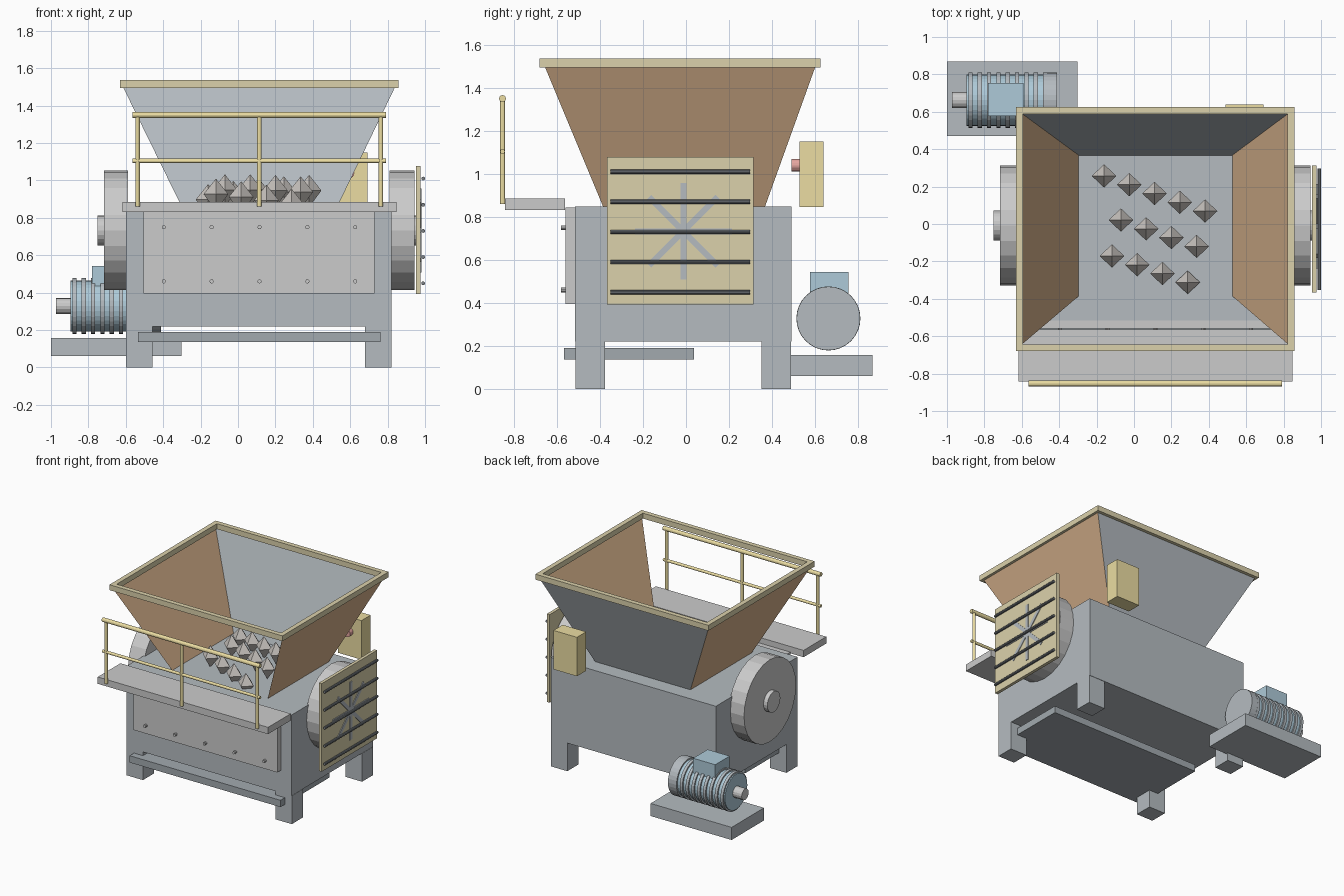
import bpy, bmesh, math
from mathutils import Matrix, Vector

if "Cube" in bpy.data.objects:
    bpy.data.objects.remove(bpy.data.objects["Cube"])


def mat(name, r, g, b):
    m = bpy.data.materials.new(name)
    m.diffuse_color = (r, g, b, 1)
    m.use_nodes = True
    m.node_tree.nodes["Principled BSDF"].inputs["Base Color"].default_value = m.diffuse_color
    return m


STEEL = mat("steel", 0.46, 0.50, 0.53)
DARK = mat("dark_steel", 0.36, 0.40, 0.43)
LIGHT = mat("light_grey", 0.63, 0.64, 0.64)
TAN = mat("tan_yellow", 0.71, 0.64, 0.41)
YELLOW = mat("yellow", 0.83, 0.72, 0.36)
ORANGE = mat("orange", 0.70, 0.46, 0.27)
BLUE = mat("blue", 0.42, 0.59, 0.69)
RED = mat("red", 0.78, 0.38, 0.35)
TOOTH = mat("tooth_grey", 0.56, 0.53, 0.50)
BLACK = mat("black_steel", 0.20, 0.22, 0.24)


def finish(name, bm, material):
    bmesh.ops.recalc_face_normals(bm, faces=bm.faces)
    me = bpy.data.meshes.new(name)
    bm.to_mesh(me)
    bm.free()
    ob = bpy.data.objects.new(name, me)
    bpy.context.collection.objects.link(ob)
    me.materials.append(material)
    return ob


def box(name, x, y, z, material):
    """Box from (min, max) ranges on each axis."""
    bm = bmesh.new()
    mid = Vector([(a + b) / 2 for a, b in (x, y, z)])
    size = [b - a for a, b in (x, y, z)]
    bmesh.ops.create_cube(bm, size=1, matrix=Matrix.Translation(mid) @ Matrix.Diagonal((*size, 1)))
    return finish(name, bm, material)


def rod(name, p, q, r, material, sides=16):
    """Cylinder from point p to point q."""
    p, q = Vector(p), Vector(q)
    d = q - p
    rot = d.to_track_quat('Z', 'Y').to_matrix().to_4x4()
    bm = bmesh.new()
    bmesh.ops.create_cone(bm, cap_ends=True, segments=sides, radius1=r, radius2=r, depth=d.length,
                          matrix=Matrix.Translation((p + q) / 2) @ rot)
    return finish(name, bm, material)


def sheet(name, pts, material):
    bm = bmesh.new()
    bm.faces.new([bm.verts.new(p) for p in pts])
    return finish(name, bm, material)


# Main housing and legs
box("housing", (-0.60, 0.82), (-0.515, 0.49), (0.22, 0.848), STEEL)
for x in (-0.60, 0.68):
    for y in (-0.513, 0.35):
        box("leg", (x, x + 0.142), (y, y + 0.137), (0, 0.22), STEEL)
box("discharge_tray", (-0.535, 0.762), (-0.567, 0.037), (0.137, 0.19), DARK)

# Front access panel with bolts
box("front_panel", (-0.505, 0.73), (-0.56, -0.51), (0.395, 0.843), LIGHT)
for i in range(5):
    for z in (0.75, 0.46):
        x = -0.397 + 0.256 * i
        rod("panel_bolt", (x, -0.55, z), (x, -0.582, z), 0.011, LIGHT, 10)

# Hopper: open at the front, three sloped walls and a full rim
lo = [(-0.295, -0.385, 0.847), (-0.295, 0.367, 0.847), (0.525, 0.367, 0.847), (0.525, -0.385, 0.847)]
hi = [(-0.615, -0.657, 1.50), (-0.615, 0.602, 1.50), (0.84, 0.602, 1.50), (0.84, -0.657, 1.50)]
for i, (name, m) in enumerate([("hopper_left_wall", ORANGE), ("hopper_back_wall", STEEL),
                               ("hopper_right_wall", ORANGE)]):
    sheet(name, [lo[i], lo[i + 1], hi[i + 1], hi[i]], m)
for y in (-0.68, 0.588):
    box("rim_long", (-0.63, 0.858), (y, y + 0.037), (1.495, 1.537), TAN)
for x in (-0.63, 0.821):
    box("rim_side", (x, x + 0.037), (-0.66, 0.605), (1.495, 1.537), TAN)

# Cutter teeth in three slanted rows
for x0, y0, n in ((-0.16, 0.257, 5), (-0.07, 0.021, 4), (-0.118, -0.171, 4)):
    for i in range(n):
        x, y = x0 + 0.135 * i, y0 - 0.047 * i
        zc = 0.95 - 0.8 * y * y
        bm = bmesh.new()
        ring = [bm.verts.new((x + 0.066 * math.cos(a), y + 0.062 * math.sin(a), zc))
                for a in (k * math.pi / 2 for k in range(4))]
        top = bm.verts.new((x, y, zc + 0.083))
        bottom = bm.verts.new((x, y, zc - 0.09))
        for k in range(4):
            bm.faces.new((ring[k], ring[(k + 1) % 4], top))
            bm.faces.new((ring[(k + 1) % 4], ring[k], bottom))
        finish("cutter_tooth", bm, TOOTH)

# Service platform and railing
box("platform", (-0.617, 0.848), (-0.842, -0.563), (0.832, 0.885), LIGHT)
for x in (-0.537, 0.114, 0.764):
    rod("rail_post", (x, -0.853, 0.86), (x, -0.853, 1.35), 0.012, YELLOW, 12)
rod("top_rail", (-0.565, -0.853, 1.35), (0.79, -0.853, 1.35), 0.016, YELLOW, 12)
rod("mid_rail", (-0.565, -0.853, 1.105), (0.79, -0.853, 1.105), 0.011, YELLOW, 12)

# Flywheels and left hub
CY, CZ = -0.008, 0.733
rod("left_flywheel", (-0.717, CY, CZ), (-0.587, CY, CZ), 0.32, LIGHT, 24)
rod("left_hub", (-0.75, CY, CZ), (-0.70, CY, CZ), 0.08, LIGHT, 20)
rod("right_flywheel", (0.81, CY, CZ), (0.943, CY, CZ), 0.32, LIGHT, 24)
rod("right_hub", (0.94, CY, CZ), (0.96, CY, CZ), 0.08, LIGHT, 20)

# Right guard with spokes and crossbars
box("guard_plate", (0.953, 0.977), (-0.367, 0.313), (0.393, 1.078), TAN)
for k in range(4):
    a = k * math.pi / 4
    s = box("guard_spoke", (-0.006, 0.006), (-0.225, 0.225), (-0.014, 0.014), STEEL)
    s.rotation_euler.x = a
    s.location = (0.976, -0.012, CZ)
for i in range(5):
    z = 0.45 + 0.14 * i
    rod("guard_bar", (0.99, -0.352, z), (0.99, 0.298, z), 0.01, BLACK, 10)

# Control box with stop button
box("control_box", (0.49, 0.692), (0.527, 0.64), (0.847, 1.15), YELLOW)
rod("stop_button", (0.592, 0.49, 1.04), (0.592, 0.53, 1.04), 0.03, RED, 16)

# Motor on its base
MY, MZ = 0.662, 0.328
box("motor_base", (-1.0, -0.303), (0.47, 0.868), (0.06, 0.158), STEEL)
rod("motor_body", (-0.895, MY, MZ), (-0.44, MY, MZ), 0.137, BLUE, 32)
for i in range(9):
    x = -0.875 + 0.05 * i
    rod("motor_fin", (x - 0.011, MY, MZ), (x + 0.011, MY, MZ), 0.149, STEEL, 32)
rod("motor_fan_cover", (-0.48, MY, MZ), (-0.412, MY, MZ), 0.148, STEEL, 32)
rod("motor_shaft", (-0.972, MY, MZ), (-0.88, MY, MZ), 0.043, LIGHT, 16)
box("terminal_box", (-0.78, -0.59), (0.577, 0.755), (0.42, 0.543), BLUE)
